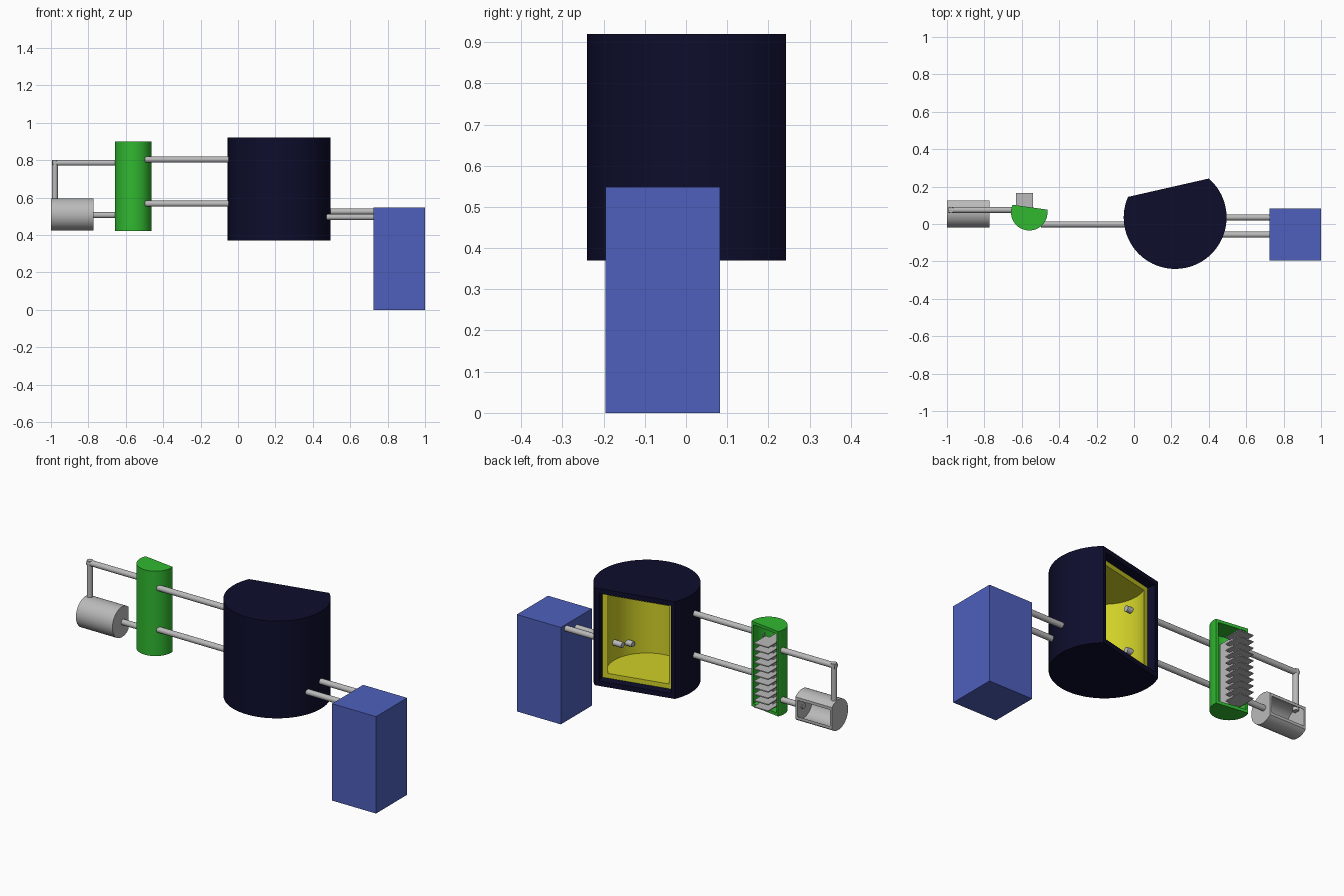
import bpy, bmesh, math
from mathutils import Matrix, Vector

if "Cube" in bpy.data.objects:
    bpy.data.objects.remove(bpy.data.objects["Cube"], do_unlink=True)


def material(name, rgb):
    m = bpy.data.materials.new(name)
    lin = [((c / 255 + 0.055) / 1.055) ** 2.4 if c > 10 else c / 255 / 12.92 for c in rgb]
    m.diffuse_color = (*lin, 1)
    m.use_nodes = True
    m.node_tree.nodes["Principled BSDF"].inputs["Base Color"].default_value = (*lin, 1)
    return m


NAVY = material("dark navy", (13, 13, 44))
YELLOW = material("yellow", (208, 208, 40))
GREEN = material("green", (48, 184, 48))
BLUE = material("blue", (78, 96, 188))
GREY = material("light grey", (186, 186, 186))


def finish(name, bm, mat):
    bmesh.ops.recalc_face_normals(bm, faces=bm.faces[:])
    me = bpy.data.meshes.new(name)
    bm.to_mesh(me)
    bm.free()
    me.materials.append(mat)
    ob = bpy.data.objects.new(name, me)
    bpy.context.collection.objects.link(ob)
    return ob


def box(name, lo, hi, mat, matrix=Matrix()):
    bm = bmesh.new()
    bmesh.ops.create_cube(bm, size=1)
    for v in bm.verts:
        v.co = matrix @ Vector([(a + b) / 2 + c * (b - a) for a, b, c in zip(lo, hi, v.co)])
    return finish(name, bm, mat)


def cut_cylinder(name, r, d, z0, z1, mat, matrix):
    """Cylinder whose +y side is sliced flat at distance d from its axis."""
    bm = bmesh.new()
    half = math.acos(d / r)
    n = 72
    pts = []
    for i in range(n + 1):
        a = math.pi / 2 + half + (2 * math.pi - 2 * half) * i / n
        pts.append(bm.verts.new((r * math.cos(a), r * math.sin(a), z0)))
    base = bm.faces.new(pts)
    top = bmesh.ops.extrude_face_region(bm, geom=[base])["geom"]
    bmesh.ops.translate(bm, vec=(0, 0, z1 - z0), verts=[v for v in top if isinstance(v, bmesh.types.BMVert)])
    bmesh.ops.transform(bm, matrix=matrix, verts=bm.verts[:])
    return finish(name, bm, mat)


def smooth(ob):
    bpy.ops.object.select_all(action="DESELECT")
    ob.select_set(True)
    bpy.context.view_layer.objects.active = ob
    bpy.ops.object.shade_smooth_by_angle(angle=math.radians(30))


def carve(ob, *cutters):
    bpy.context.view_layer.objects.active = ob
    for c in cutters:
        c.hide_render = True
        mod = ob.modifiers.new("carve", "BOOLEAN")
        mod.operation = "DIFFERENCE"
        mod.solver = "EXACT"
        mod.object = c
        bpy.ops.object.modifier_apply(modifier=mod.name)
        bpy.data.objects.remove(c, do_unlink=True)
    smooth(ob)


def pipe(name, a, b, r=0.016):
    a, b = Vector(a), Vector(b)
    bm = bmesh.new()
    bmesh.ops.create_cone(bm, cap_ends=True, segments=32, radius1=r, radius2=r, depth=(b - a).length)
    rot = (b - a).to_track_quat("Z", "Y").to_matrix().to_4x4()
    bmesh.ops.transform(bm, matrix=Matrix.Translation((a + b) / 2) @ rot, verts=bm.verts[:])
    smooth(finish(name, bm, GREY))


# Large tank, sliced at the back, with a recessed opening
tank_m = Matrix.Translation((0.22, 0.035, 0)) @ Matrix.Rotation(math.radians(12.8), 4, "Z")
tank = cut_cylinder("tank_shell", 0.275, 0.163, 0.37, 0.92, NAVY, tank_m)
carve(tank,
      box("recess_cutter", (-0.2, 0.113, 0.3975), (0.2, 0.3, 0.8925), NAVY, tank_m),
      cut_cylinder("cavity_cutter", 0.215, 0.15, 0.41, 0.88, NAVY, tank_m))

# Yellow lining of the tank
lining = cut_cylinder("tank_lining", 0.23, 0.115, 0.398, 0.892, YELLOW, tank_m)
carve(lining, cut_cylinder("lining_cutter", 0.205, 0.19, 0.425, 0.865, YELLOW, tank_m))

# Green upright vessel, hollow and open at the back
green_m = Matrix.Translation((-0.56, 0.063, 0)) @ Matrix.Rotation(math.radians(-8), 4, "Z")
vessel = cut_cylinder("green_vessel", 0.0975, 0.027, 0.42, 0.90, GREEN, green_m)
carve(vessel, cut_cylinder("vessel_cutter", 0.085, 0.05, 0.437, 0.883, GREEN, green_m))

# Stack of cooling fins on a narrow core
box("fin_core", (-0.605, -0.015, 0.465), (-0.565, 0.085, 0.83), GREY)
for i in range(11):
    z = 0.468 + 0.0359 * i
    box(f"cooling_fin_{i + 1}", (-0.63, 0.06, z - 0.003), (-0.54, 0.165, z + 0.003), GREY)

# Lying grey pump drum, hollow and open at the back
drum_m = Matrix.Translation((0, 0.066, 0.51)) @ Matrix.Rotation(math.radians(90), 4, "Y")
drum = cut_cylinder("pump_drum", 0.086, 0.059, -1.0, -0.772, GREY, drum_m)
carve(drum, cut_cylinder("drum_cutter", 0.075, 0.07, -0.988, -0.784, GREY, drum_m))

# Blue control box
box("blue_box", (0.725, -0.195, 0), (1.0, 0.083, 0.548), BLUE)

# Pipes
pipe("upper_tank_pipe", (-0.497, -0.002, 0.803), (0.05, -0.002, 0.803))
pipe("lower_tank_pipe", (-0.497, -0.002, 0.567), (0.05, -0.002, 0.567))
pipe("box_pipe_back", (0.37, 0.035, 0.525), (0.74, 0.035, 0.525))
pipe("box_pipe_front", (0.37, -0.057, 0.495), (0.74, -0.057, 0.495))
pipe("pump_upper_pipe", (-0.992, 0.075, 0.786), (-0.635, 0.075, 0.786))
pipe("pump_riser", (-0.979, 0.075, 0.565), (-0.979, 0.075, 0.801))
pipe("pump_lower_pipe", (-0.79, 0.075, 0.506), (-0.635, 0.075, 0.506))
